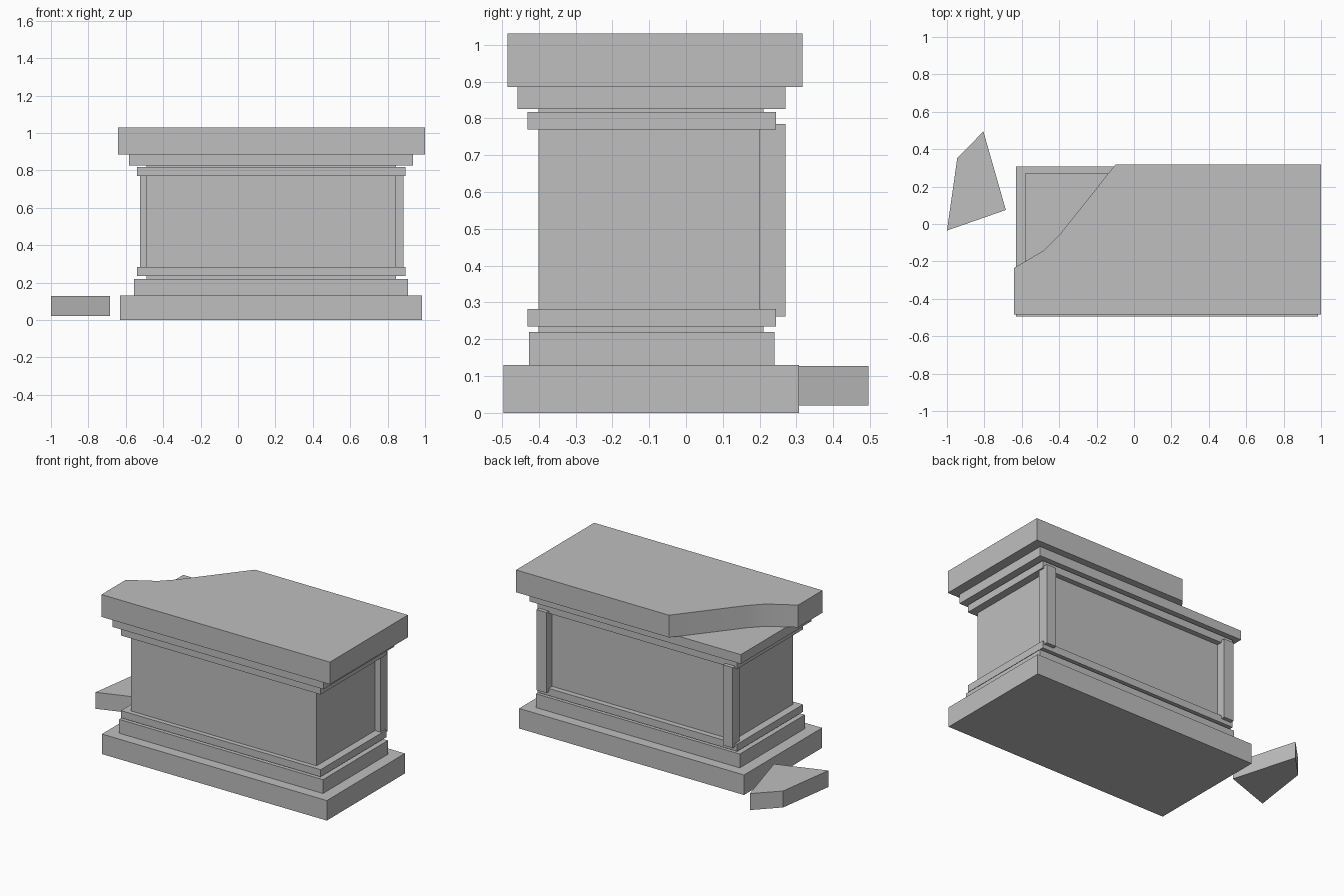
import bpy
import bmesh
import math

cube = bpy.data.objects.get("Cube")
if cube:
    bpy.data.objects.remove(cube, do_unlink=True)

# Single stone colour
stone = bpy.data.materials.new("grey_stone")
stone.use_nodes = True
colour = (0.52, 0.52, 0.52, 1)
stone.diffuse_color = colour
stone.node_tree.nodes["Principled BSDF"].inputs["Base Color"].default_value = colour


def prism(name, outline, z0, z1):
    """Extrude a flat counter-clockwise outline from z0 up to z1."""
    bm = bmesh.new()
    face = bm.faces.new([bm.verts.new((x, y, z0)) for x, y in outline])
    result = bmesh.ops.extrude_face_region(bm, geom=[face])
    for item in result["geom"]:
        if isinstance(item, bmesh.types.BMVert):
            item.co.z = z1
    bmesh.ops.recalc_face_normals(bm, faces=bm.faces)
    mesh = bpy.data.meshes.new(name)
    bm.to_mesh(mesh)
    bm.free()
    mesh.materials.append(stone)
    obj = bpy.data.objects.new(name, mesh)
    bpy.context.collection.objects.link(obj)
    return obj


def block(name, x0, x1, y0, y1, z0, z1):
    return prism(name, [(x0, y0), (x1, y0), (x1, y1), (x0, y1)], z0, z1)


# Stepped base and chest
block("base_plinth", -0.632, 0.985, -0.495, 0.307, 0, 0.13)
block("base_step", -0.555, 0.91, -0.427, 0.24, 0.13, 0.22)
block("chest", -0.49, 0.845, -0.40, 0.21, 0.21, 0.83)

# Matching mouldings around the foot and head of the chest
for name, z in (("lower_moulding", 0.235), ("upper_moulding", 0.77)):
    block(name, -0.54, 0.895, -0.43, 0.245, z, z + 0.047)

# Square pilasters at the back corners
for name, x in (("right_pilaster", -0.525), ("left_pilaster", 0.815)):
    block(name, x, x + 0.07, 0.20, 0.27, 0.262, 0.785)

block("cornice", -0.583, 0.935, -0.457, 0.27, 0.825, 0.885)

# Lid with its back right corner broken away
lid = prism("broken_lid", [
    (-0.642, -0.485), (1.0, -0.485), (1.0, 0.317), (-0.10, 0.317),
    (-0.40, -0.06), (-0.48, -0.14), (-0.642, -0.235)], 0.885, 1.03)
bpy.ops.object.select_all(action="DESELECT")
lid.select_set(True)
bpy.context.view_layer.objects.active = lid
bpy.ops.object.shade_smooth_by_angle(angle=math.radians(30))

# Fallen piece of the lid beside the base
prism("fallen_fragment", [
    (-1.0, -0.035), (-0.685, 0.075), (-0.805, 0.495), (-0.945, 0.352)], 0.02, 0.127)
